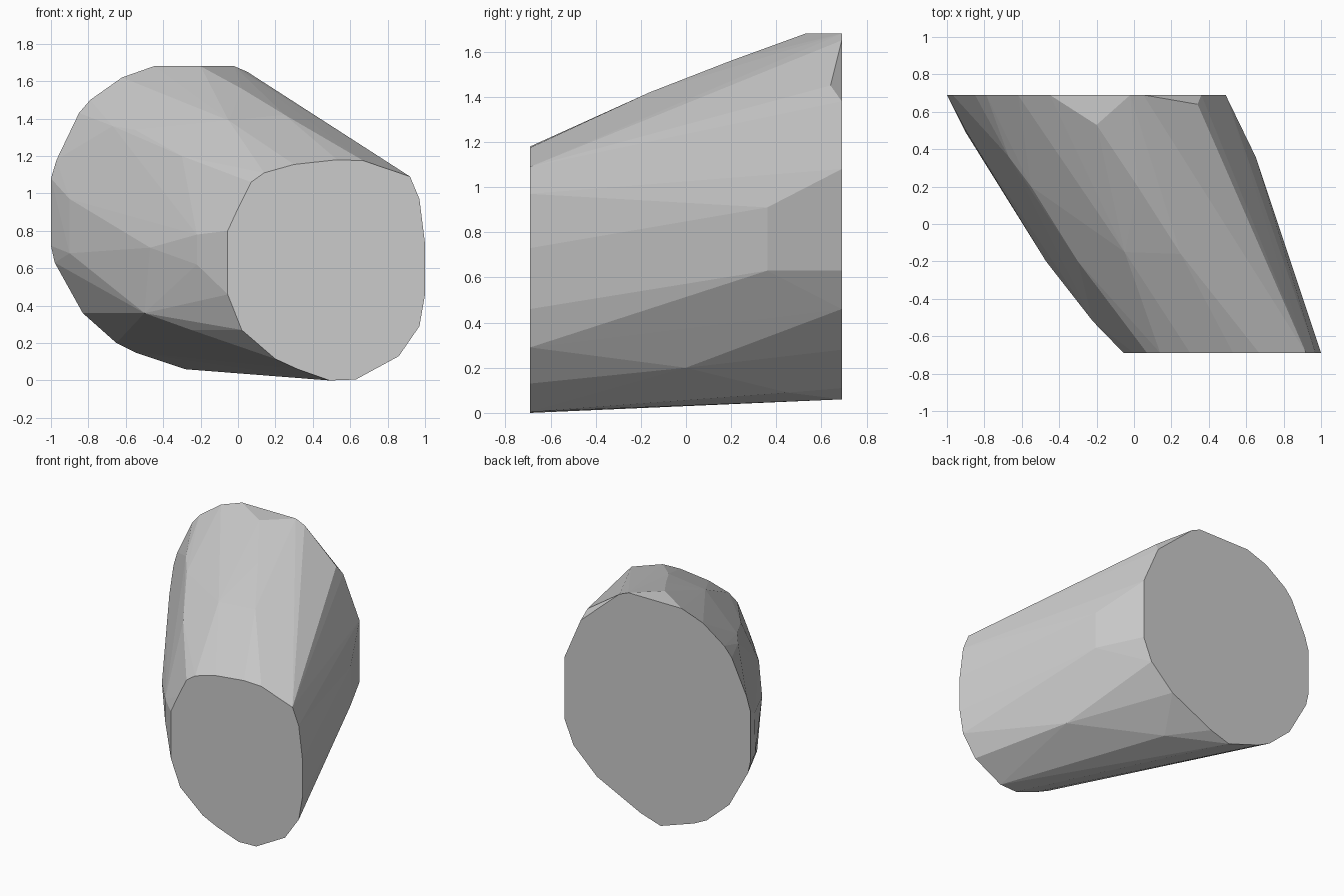
import bpy, bmesh, math

DEPTH = 0.69

# Front cap outline (x, z)
front = [(-.055, .80), (-.055, .46), (.02, .27), (.2, .115), (.32, .06), (.49, 0),
         (.63, .005), (.86, .13), (.97, .29), (1, .46), (1, .73), (.97, .97),
         (.92, 1.09), (.67, 1.175), (.53, 1.18), (.3, 1.155), (.14, 1.11),
         (.07, 1.06), (0, .92)]

# Back cap outline (x, z)
back = [(-1, .72), (-1, 1.08), (-.97, 1.18), (-.85, 1.43), (-.79, 1.5), (-.62, 1.62),
        (-.45, 1.68), (-.02, 1.68), (.05, 1.65), (.36, 1.38), (.49, 1.08), (.49, .63),
        (.42, .46), (.23, .28), (-.12, .11), (-.28, .06), (-.55, .15), (-.65, .2),
        (-.83, .36), (-.98, .63)]

# Slight bulges along the slanted sides (x, y, z)
upper = [(-.2, .53, 1.68), (.34, .64, 1.45), (.02, .2, 1.56), (.25, -.16, 1.42),
         (-.05, -.15, 1.39), (-.67, .36, 1.36), (-.55, .2, 1.34), (-.3, -.2, 1.2)]
middle = [(.65, .36, .63), (.65, .36, .91), (-.9, .5, .97), (-.9, .49, .68),
          (-.64, .08, .76), (-.47, -.2, .71), (-.22, -.52, .62), (-.22, -.52, .78)]
lower = [(-.5, -.1, .36), (-.25, -.33, .27), (-.57, .05, .45), (-.27, -.43, .53),
         (.61, 0, .2), (.1, .45, .09)]

# Faceted boulder: convex skin around both caps and the bulges
bm = bmesh.new()
for x, z in front:
    bm.verts.new((x, -DEPTH, z))
for x, z in back:
    bm.verts.new((x, DEPTH, z))
for p in upper + middle + lower:
    bm.verts.new(p)
bmesh.ops.convex_hull(bm, input=bm.verts[:])
bmesh.ops.delete(bm, geom=[v for v in bm.verts if not v.link_faces], context='VERTS')
# Merge coplanar triangles so the caps are single flat faces
bmesh.ops.dissolve_limit(bm, angle_limit=math.radians(0.5), verts=bm.verts[:], edges=bm.edges[:])
bmesh.ops.recalc_face_normals(bm, faces=bm.faces[:])

mesh = bpy.data.meshes.new("faceted_boulder")
bm.to_mesh(mesh)
bm.free()
bpy.context.collection.objects.link(bpy.data.objects.new("faceted_boulder", mesh))
